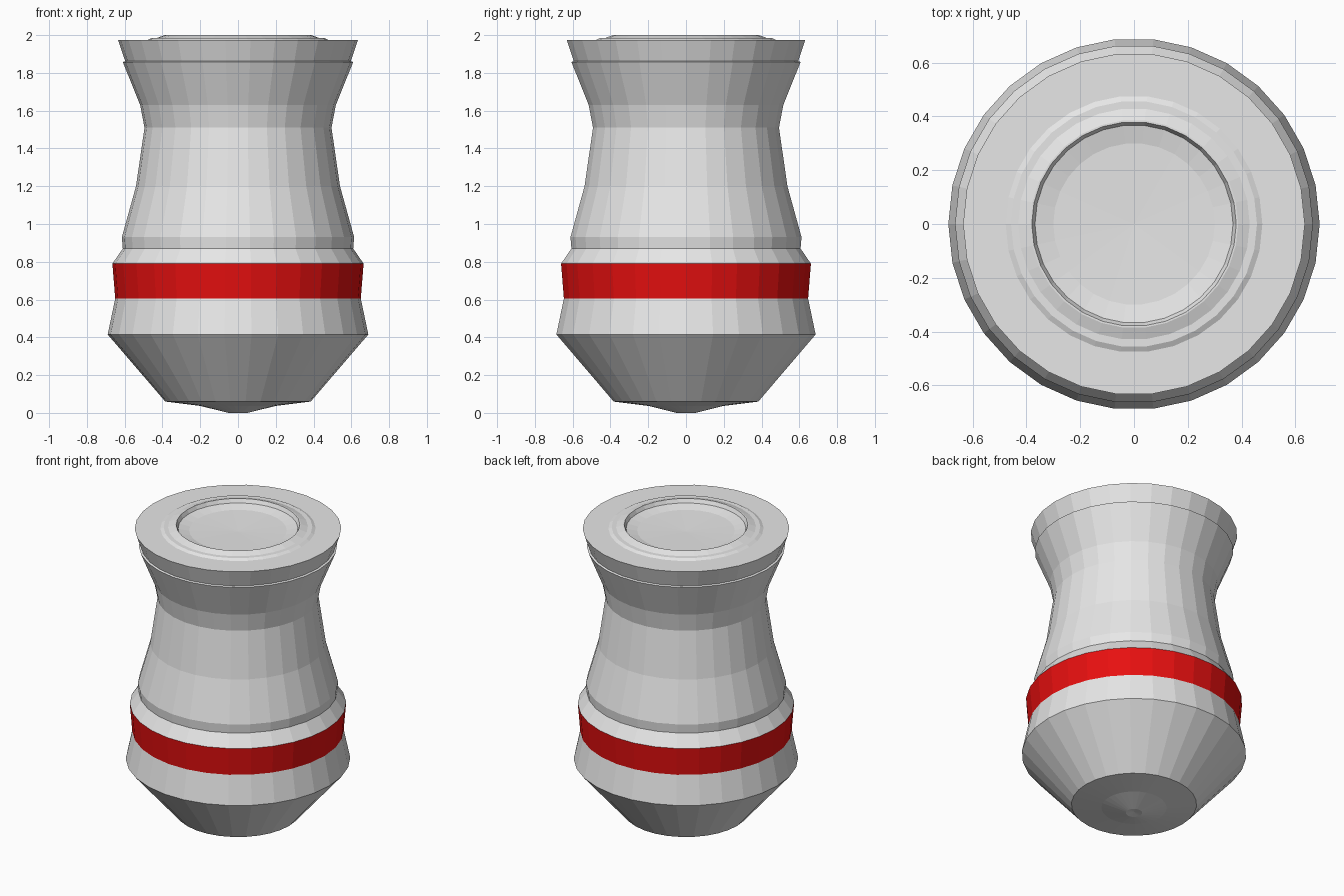
import bpy, bmesh, math

if "Cube" in bpy.data.objects:
    bpy.data.objects.remove(bpy.data.objects["Cube"])

SIDES = 30


def material(name, rgb):
    m = bpy.data.materials.new(name)
    m.diffuse_color = (*rgb, 1.0)
    m.use_nodes = True
    m.node_tree.nodes["Principled BSDF"].inputs["Base Color"].default_value = m.diffuse_color
    return m


grey = material("light_grey", (0.8, 0.8, 0.8))
red = material("red", (0.8, 0.005, 0.005))


def lathe(name, profile, mat_rule):
    """Revolve (radius, height) points round z; radius 0 makes a pole."""
    bm = bmesh.new()
    rings = []
    for r, z in profile:
        n = 1 if r == 0 else SIDES
        rings.append([bm.verts.new((r * math.cos(math.tau * i / SIDES),
                                    r * math.sin(math.tau * i / SIDES), z))
                      for i in range(n)])
    for a, b in zip(rings, rings[1:]):
        for i in range(SIDES):
            j = (i + 1) % SIDES
            quad = [a[i % len(a)], a[j % len(a)], b[j % len(b)], b[i % len(b)]]
            face = bm.faces.new(list(dict.fromkeys(quad)))
            face.material_index = mat_rule(face.calc_center_median().z)
    bmesh.ops.recalc_face_normals(bm, faces=bm.faces)
    mesh = bpy.data.meshes.new(name)
    bm.to_mesh(mesh)
    bm.free()
    mesh.materials.append(grey)
    mesh.materials.append(red)
    obj = bpy.data.objects.new(name, mesh)
    bpy.context.collection.objects.link(obj)
    return obj


base = [(0, 0.008), (0.05, 0), (0.2, 0.037), (0.385, 0.06)]
lower_body = [(0.69, 0.415), (0.65, 0.605), (0.665, 0.79), (0.61, 0.87)]
neck = [(0.615, 0.93), (0.54, 1.2), (0.495, 1.51), (0.518, 1.63), (0.61, 1.858)]
rim = [(0.597, 1.862), (0.635, 1.975), (0.477, 1.975)]
lip = [(0.457, 1.985), (0.43, 1.985), (0.387, 2.0), (0.38, 2.0)]
dish = [(0.368, 1.975), (0.30, 1.96), (0, 1.952)]

# Turned body with a painted band round the lower part
lathe("body", base + lower_body + neck + rim + lip + dish,
      lambda z: 1 if 0.605 < z < 0.79 else 0)
